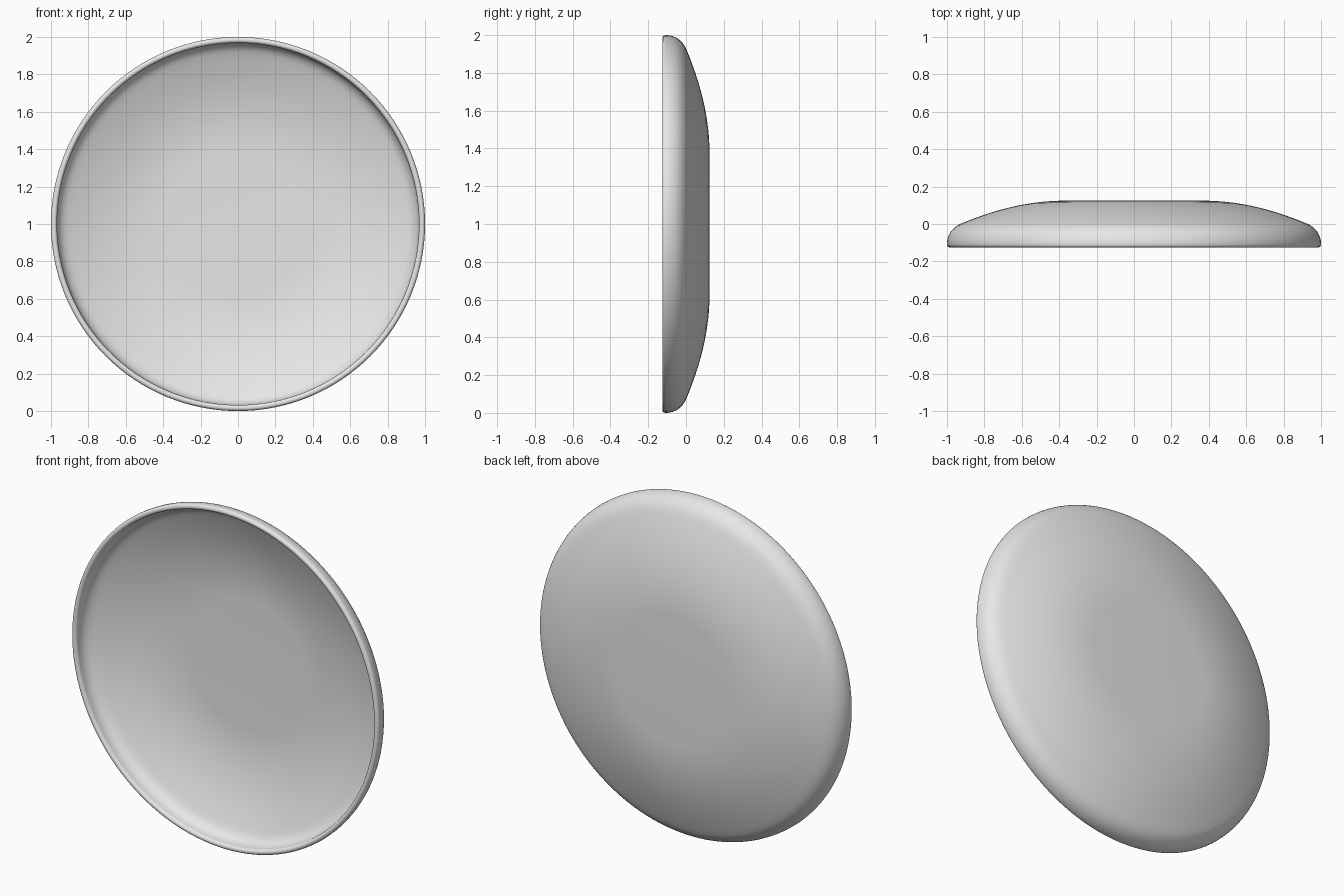
import bpy, bmesh
from math import sin, cos, pi, radians
from mathutils import Vector
from mathutils.geometry import interpolate_bezier

cube = bpy.data.objects.get("Cube")
if cube:
    bpy.data.objects.remove(cube, do_unlink=True)

SEGMENTS = 128

grey = bpy.data.materials.new("light grey plastic")
grey.use_nodes = True
colour = (0.8, 0.8, 0.8, 1)
grey.diffuse_color = colour
grey.node_tree.nodes["Principled BSDF"].inputs["Base Color"].default_value = colour


def curve(a, b, c, d, steps):
    """Points (radius, depth) along a Bezier arc."""
    return interpolate_bezier(*[Vector((*p, 0)) for p in (a, b, c, d)], steps)


# Outer shell: flat centre, shallow dome, rounded shoulder, rim
profile = curve((0.38, 0.125), (0.60, 0.122), (0.78, 0.062), (0.93, 0.0), 16)
profile += curve((0.93, 0.0), (0.975, -0.022), (1.0, -0.06), (1.0, -0.108), 10)[1:]
# Rounded lip
profile += curve((1.0, -0.108), (1.0, -0.131), (0.968, -0.131), (0.968, -0.108), 9)[1:]
# Inner shell, following the outer one
profile += curve((0.968, -0.108), (0.968, -0.07), (0.95, -0.045), (0.915, -0.028), 10)[1:]
profile += curve((0.915, -0.028), (0.77, 0.034), (0.60, 0.094), (0.38, 0.097), 16)[1:]

# Revolve the profile round the front-to-back axis
bm = bmesh.new()
rings = []
for p in profile:
    ring = []
    for i in range(SEGMENTS):
        a = 2 * pi * i / SEGMENTS
        ring.append(bm.verts.new((p.x * cos(a), p.y, 1 + p.x * sin(a))))
    rings.append(ring)
for lower, upper in zip(rings, rings[1:]):
    for i in range(SEGMENTS):
        j = (i + 1) % SEGMENTS
        bm.faces.new((lower[i], lower[j], upper[j], upper[i]))
# Flat centres, back and front
bm.faces.new(rings[0])
bm.faces.new(rings[-1])
bmesh.ops.recalc_face_normals(bm, faces=bm.faces)

mesh = bpy.data.meshes.new("flying_disc")
bm.to_mesh(mesh)
bm.free()
mesh.materials.append(grey)
disc = bpy.data.objects.new("flying_disc", mesh)
bpy.context.collection.objects.link(disc)

bpy.context.view_layer.objects.active = disc
disc.select_set(True)
bpy.ops.object.shade_smooth_by_angle(angle=radians(40))
